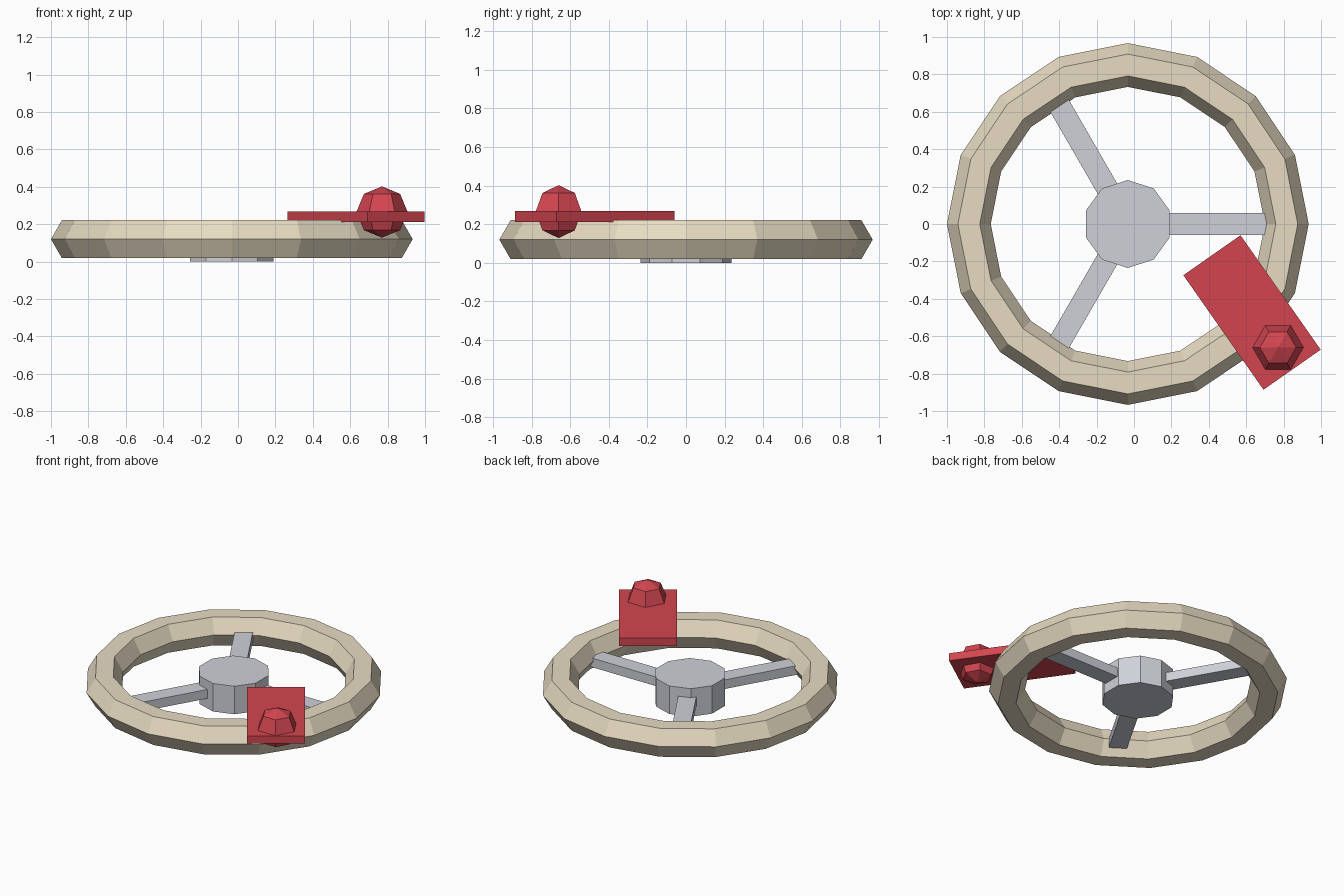
import bpy, bmesh
from math import sin, cos, pi, radians
from mathutils import Matrix

if "Cube" in bpy.data.objects:
    bpy.data.objects.remove(bpy.data.objects["Cube"])

CX = -0.033  # wheel axis


def material(name, rgb):
    m = bpy.data.materials.new(name)
    m.diffuse_color = (*rgb, 1)
    m.use_nodes = True
    m.node_tree.nodes["Principled BSDF"].inputs["Base Color"].default_value = m.diffuse_color
    return m


def finish(name, bm, mat, loc, turn=0):
    bmesh.ops.recalc_face_normals(bm, faces=bm.faces)
    mesh = bpy.data.meshes.new(name)
    bm.to_mesh(mesh)
    bm.free()
    mesh.materials.append(mat)
    ob = bpy.data.objects.new(name, mesh)
    ob.location = loc
    ob.rotation_euler.z = turn
    bpy.context.collection.objects.link(ob)
    return ob


def revolve(name, profile, sides, mat, loc, turn=0, closed=False):
    """Turn a (radius, z) profile about z; a closed profile makes a ring."""
    bm = bmesh.new()
    rows = [[bm.verts.new((r * cos(2 * pi * i / sides), r * sin(2 * pi * i / sides), z))
             for r, z in profile] for i in range(sides)]
    n = len(profile)
    for i in range(sides):
        a, b = rows[i], rows[(i + 1) % sides]
        for j in range(n if closed else n - 1):
            k = (j + 1) % n
            bm.faces.new((a[j], b[j], b[k], a[k]))
    bmesh.ops.remove_doubles(bm, verts=bm.verts, dist=1e-5)
    return finish(name, bm, mat, loc, turn)


def box(name, size, mat, loc, turn=0, offset=0):
    """Box whose centre is shifted along its own x by offset."""
    bm = bmesh.new()
    bmesh.ops.create_cube(bm, size=1)
    bmesh.ops.scale(bm, vec=size, verts=bm.verts)
    bmesh.ops.translate(bm, vec=(offset, 0, 0), verts=bm.verts)
    return finish(name, bm, mat, loc, turn)


wood = material("pale_rim", (0.80, 0.71, 0.54))
metal = material("metal", (0.62, 0.64, 0.69))
red = material("red", (0.65, 0.06, 0.08))

# Rim: sixteen segments with a hexagonal section
section = [(0.85 + 0.117 * cos(k * pi / 3), 0.117 * sin(k * pi / 3)) for k in range(6)]
revolve("rim", section, 16, wood, (CX, 0, 0.12), closed=True)

# Hub: ten-sided drum
revolve("hub", [(0, 0), (0.235, 0), (0.235, 0.2), (0, 0.2)], 10, metal, (CX, 0, 0), turn=pi / 2)

# Three spokes running from the hub into the rim
for i in range(3):
    box(f"spoke_{i + 1}", (0.68, 0.118, 0.065), metal, (CX, 0, 0.103), i * 2 * pi / 3, 0.45)

# Flat plate lying across the rim
box("plate", (0.747, 0.373, 0.055), red, (0.631, -0.473, 0.24), radians(-55))

# Faceted knob through the plate's outer end
ball = [(0.137 * sin(k * pi / 4), -0.137 * cos(k * pi / 4)) for k in range(5)]
revolve("knob", ball, 6, red, (0.77, -0.66, 0.265))
